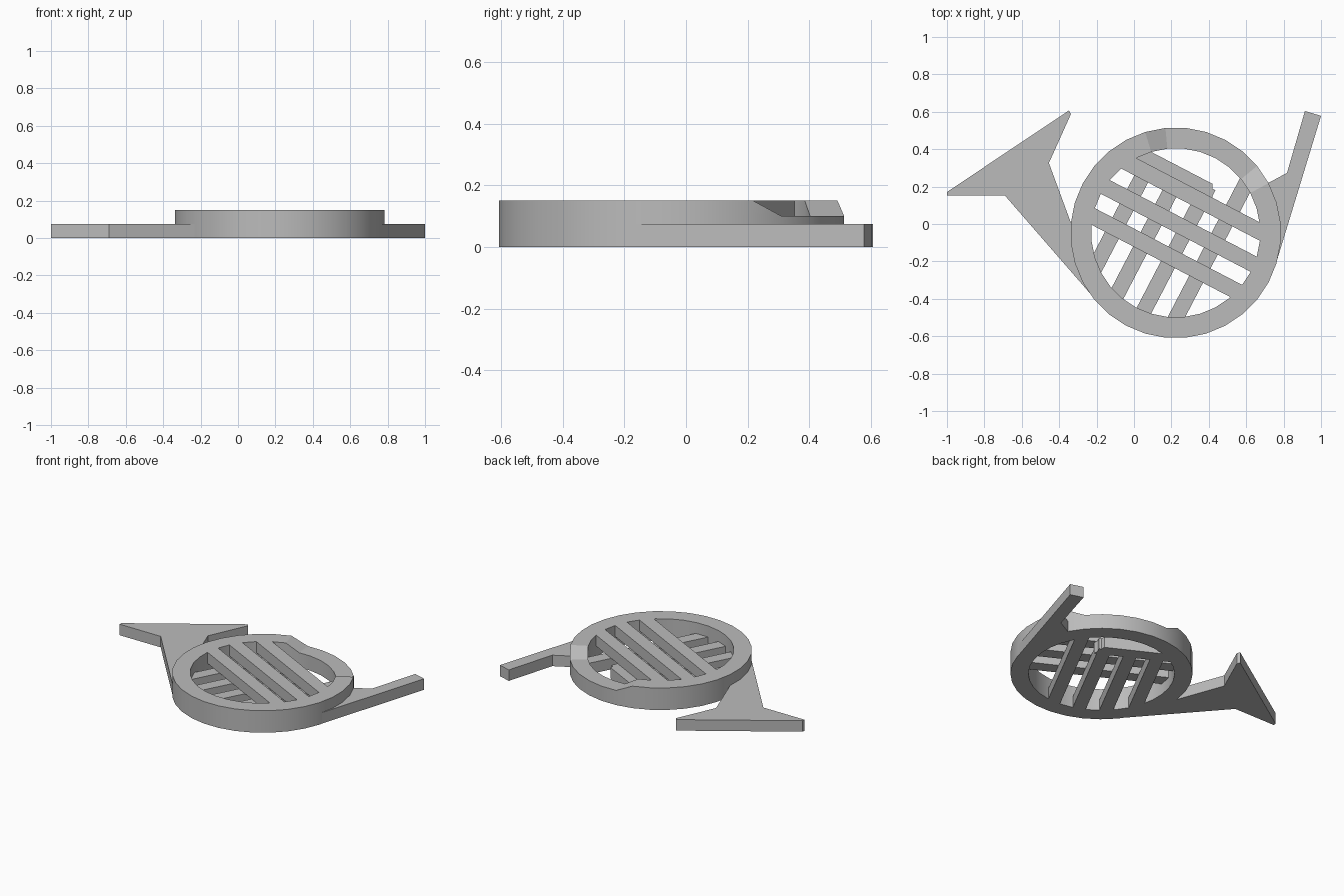
import bpy, bmesh, math
from mathutils import Vector

if "Cube" in bpy.data.objects:
    bpy.data.objects.remove(bpy.data.objects["Cube"])

metal = bpy.data.materials.new("plain grey")
metal.use_nodes = True
grey = (0.5, 0.5, 0.5, 1)
metal.diffuse_color = grey
metal.node_tree.nodes["Principled BSDF"].inputs["Base Color"].default_value = grey

CENTRE = Vector((0.223, -0.047))
R_OUT, R_IN, R_MID = 0.563, 0.452, 0.5
HEIGHT, HALF = 0.15, 0.075
TILT = math.radians(-27.5)
ALONG = Vector((math.cos(TILT), math.sin(TILT)))
ACROSS = Vector((-ALONG.y, ALONG.x))


def finish(bm, name, smooth=False):
    bmesh.ops.recalc_face_normals(bm, faces=bm.faces)
    mesh = bpy.data.meshes.new(name)
    bm.to_mesh(mesh)
    bm.free()
    mesh.materials.append(metal)
    obj = bpy.data.objects.new(name, mesh)
    bpy.context.collection.objects.link(obj)
    if smooth:
        bpy.ops.object.select_all(action="DESELECT")
        obj.select_set(True)
        bpy.context.view_layer.objects.active = obj
        bpy.ops.object.shade_smooth_by_angle(angle=math.radians(20))


def prism(name, outline, z0, z1):
    """Extrude a flat outline from z0 to z1."""
    bm = bmesh.new()
    face = bm.faces.new([bm.verts.new((x, y, z0)) for x, y in outline])
    top = bmesh.ops.extrude_face_region(bm, geom=[face])["geom"]
    for v in top:
        if isinstance(v, bmesh.types.BMVert):
            v.co.z = z1
    finish(bm, name)


def place(q, p):
    """Point in the tilted frame of the bars."""
    return CENTRE + ALONG * q + ACROSS * p


def chord(p):
    """Half length of a line that ends inside the ring wall."""
    return math.sqrt(R_MID ** 2 - p ** 2)


# Round tube coil with a lowered stretch at the back right
SEGMENTS = 32
bm = bmesh.new()
loops = []
for i in range(SEGMENTS):
    a = math.tau * (i + 0.5) / SEGMENTS
    top = 0.10 if 3 <= i <= 8 else HEIGHT
    corners = [(R_OUT, 0), (R_OUT, top), (R_IN, top), (R_IN, 0)]
    loops.append([bm.verts.new((CENTRE.x + r * math.cos(a),
                                CENTRE.y + r * math.sin(a), z)) for r, z in corners])
for i in range(SEGMENTS):
    a, b = loops[i], loops[(i + 1) % SEGMENTS]
    for k in range(4):
        n = (k + 1) % 4
        bm.faces.new((a[k], a[n], b[n], b[k]))
finish(bm, "coil_ring", smooth=True)

# Flaring bell on the right, mouthpipe on the left
prism("bell", [(-1, 0.171), (-1, 0.152), (-0.69, 0.152), (-0.21, -0.4), (-0.2, -0.3),
               (-0.29, -0.05), (-0.335, 0), (-0.455, 0.326), (-0.337, 0.588),
               (-0.348, 0.607)], 0, HALF)
prism("mouthpipe", [(0.914, 0.604), (1, 0.578), (0.76, -0.209), (0.71, -0.1),
                    (0.7, 0.1), (0.66, 0.19), (0.717, 0.219), (0.818, 0.273)], 0, HALF)

# Upper tubes, parallel to the tilted axis
for n, low in enumerate((-0.17, 0.0, 0.17)):
    high = low + 0.087
    prism(f"upper_tube_{n + 1}", [place(-chord(low), low), place(chord(low), low),
                                  place(chord(high), high), place(-chord(high), high)],
          HALF, HEIGHT)

# Lower tubes, square to the upper ones; the last one spans the whole ring
for n, left in enumerate((-0.338, -0.168, 0.0, 0.17)):
    right = left + 0.083
    tops = (chord(left), chord(right)) if n == 3 else (0.3, 0.3)
    prism(f"lower_tube_{n + 1}", [place(left, -chord(left)), place(right, -chord(right)),
                                  place(right, tops[1]), place(left, tops[0])], 0, HALF)

# Cross tube joining the upper ends of the lower tubes
prism("cross_tube", [place(-chord(0.234), 0.234), place(0.1, 0.234),
                     place(0.053, 0.323), place(-chord(0.323), 0.323)], 0, HALF)
